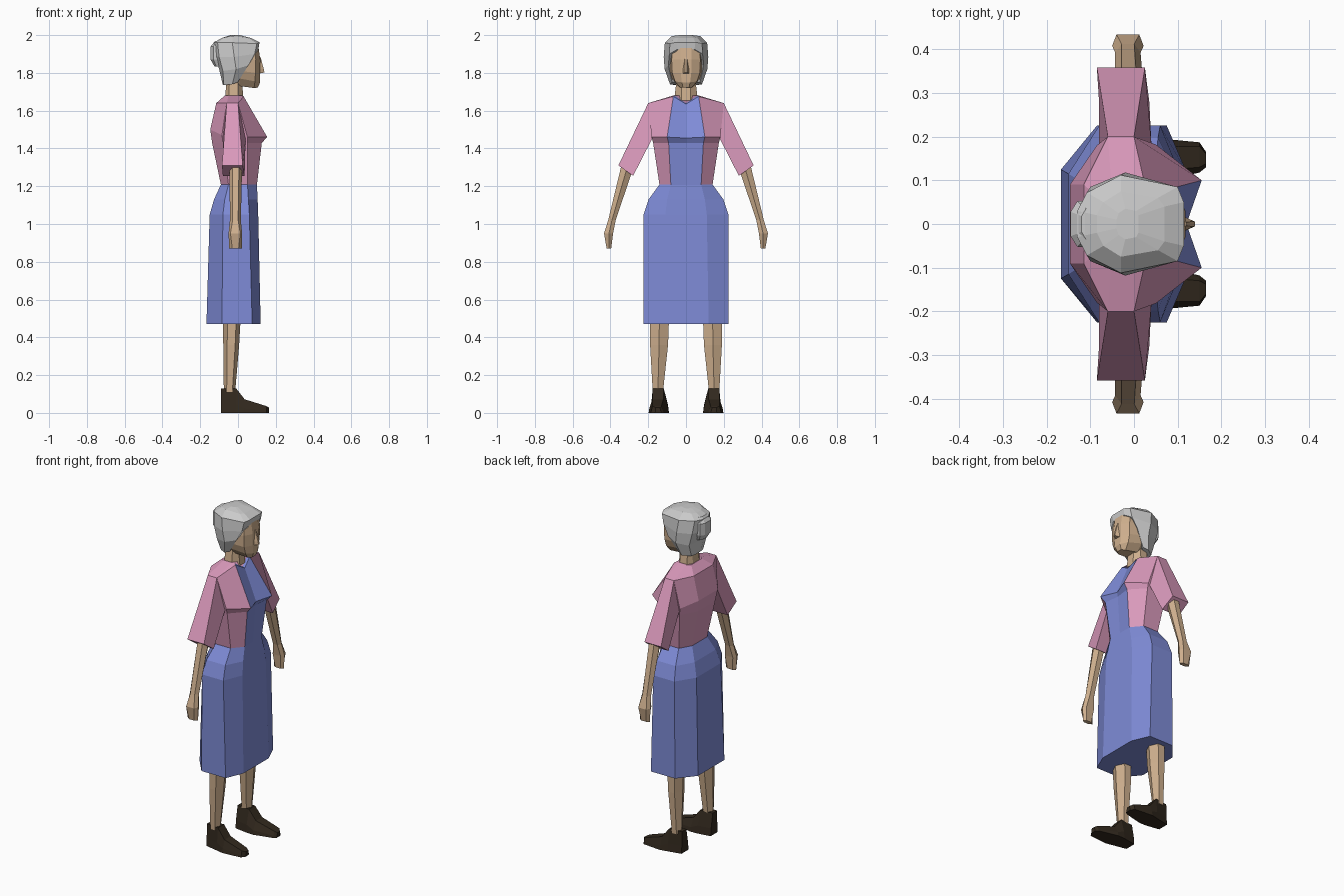
import bpy, bmesh
from mathutils import Vector


def material(name, rgb):
    m = bpy.data.materials.new(name)
    m.diffuse_color = (*rgb, 1)
    return m


PINK = material("pink cloth", (0.70, 0.32, 0.50))
BLUE = material("blue cloth", (0.21, 0.26, 0.68))
SKIN = material("skin", (0.62, 0.43, 0.27))
HAIR = material("grey hair", (0.60, 0.60, 0.60))
SHOE = material("dark leather", (0.032, 0.022, 0.013))


def loft(name, rings, mats, rule=None):
    """Skin a stack of equal closed rings and cap both ends."""
    bm = bmesh.new()
    vs = [[bm.verts.new(p) for p in r] for r in rings]
    n = len(vs[0])
    for a, b in zip(vs, vs[1:]):
        for i in range(n):
            j = (i + 1) % n
            bm.faces.new((a[i], a[j], b[j], b[i]))
    bm.faces.new(vs[0])
    bm.faces.new(vs[-1])
    bmesh.ops.recalc_face_normals(bm, faces=bm.faces)
    if rule:
        for f in bm.faces:
            f.material_index = rule(f.calc_center_median())
    me = bpy.data.meshes.new(name)
    bm.to_mesh(me)
    bm.free()
    for m in mats:
        me.materials.append(m)
    ob = bpy.data.objects.new(name, me)
    bpy.context.collection.objects.link(ob)
    return ob


def sym(half, z=None):
    """Close a half ring (front to back, y >= 0) by mirroring it in y."""
    pts = [Vector(p if len(p) == 3 else (*p, z)) for p in half]
    return pts + [Vector((p.x, -p.y, p.z)) for p in reversed(pts) if p.y > 1e-6]


def side(ring, s):
    return [(x, y * s, z) for x, y, z in ring]


def hexagon(x0, x1, y0, y1, z):
    """Six-sided limb section with points at front and back."""
    ym, a, b = (y0 + y1) / 2, x0 + (x1 - x0) * 0.25, x0 + (x1 - x0) * 0.75
    return [(x1, ym, z), (b, y1, z), (a, y1, z), (x0, ym, z), (a, y0, z), (b, y0, z)]


# Skirt
loft("skirt", [
    sym([(0.12, 0.12), (0.075, 0.225), (-0.085, 0.225), (-0.167, 0.125)], 0.47),
    sym([(0.107, 0.11), (0.06, 0.225), (-0.08, 0.225), (-0.15, 0.115)], 1.05),
    sym([(0.104, 0.10), (0.055, 0.198), (-0.07, 0.198), (-0.127, 0.10)], 1.13),
    sym([(0.10, 0.08), (0.05, 0.14), (-0.05, 0.14), (-0.09, 0.07)], 1.21),
], [BLUE])

# Bodice with the apron panel down the front
loft("bodice", [
    sym([(0.10, 0), (0.10, 0.08), (0.05, 0.14), (-0.05, 0.14), (-0.09, 0.07)], 1.205),
    sym([(0.115, 0), (0.126, 0.092), (0.05, 0.174), (-0.08, 0.174), (-0.137, 0.08)], 1.43),
    sym([(0.12, 0, 1.455), (0.155, 0.10, 1.46), (0.05, 0.182, 1.46),
         (-0.085, 0.18, 1.47), (-0.147, 0.09, 1.50)]),
    sym([(0.045, 0, 1.635), (0.03, 0.067, 1.675), (0.0, 0.20, 1.64),
         (-0.06, 0.20, 1.64), (-0.115, 0.09, 1.64)]),
    sym([(0.03, 0, 1.64), (0.02, 0.06, 1.68), (0.0, 0.068, 1.68),
         (-0.05, 0.068, 1.68), (-0.07, 0.05, 1.68)]),
], [PINK, BLUE], lambda c: int(c.x > 0.02 and abs(c.y) < 0.07))

for s, lr in ((1, "left"), (-1, "right")):
    # Sleeve
    loft(lr + "_sleeve", [side(r, s) for r in (
        [(0.0, 0.19, 1.64), (-0.06, 0.19, 1.64), (-0.08, 0.165, 1.45), (0.04, 0.165, 1.45)],
        [(0.0, 0.20, 1.64), (-0.06, 0.20, 1.64), (-0.08, 0.18, 1.45), (0.04, 0.18, 1.45)],
        [(0.025, 0.358, 1.31), (-0.085, 0.358, 1.31), (-0.08, 0.28, 1.255), (0.035, 0.28, 1.255)],
    )], [PINK])
    # Forearm and hand
    loft(lr + "_arm", [side(r, s) for r in (
        hexagon(-0.045, 0.022, 0.275, 0.342, 1.31),
        hexagon(-0.043, 0.015, 0.372, 0.412, 1.02),
        [(0.022, 0.408, 0.95), (0.012, 0.434, 0.95), (-0.04, 0.434, 0.95),
         (-0.05, 0.408, 0.95), (-0.04, 0.386, 0.95), (0.012, 0.386, 0.95)],
        hexagon(-0.047, 0.02, 0.396, 0.42, 0.87),
    )], [SKIN])
    # Leg
    loft(lr + "_leg", [side(r, s) for r in (
        hexagon(-0.08, 0.014, 0.09, 0.192, 0.50),
        hexagon(-0.078, 0.006, 0.095, 0.19, 0.36),
        hexagon(-0.075, -0.015, 0.122, 0.176, 0.11),
    )], [SKIN])

    # Shoe, as sections from heel to toe
    def section(x, y0, y1, t0, t1, h):
        return [(x, y0, 0), (x, y1, 0), (x, y1 - 0.004, h * 0.35), (x, t1, h),
                (x, t0, h), (x, y0 + 0.004, h * 0.35)]
    loft(lr + "_shoe", [side(r, s) for r in (
        section(-0.09, 0.105, 0.172, 0.125, 0.165, 0.13),
        section(-0.01, 0.092, 0.188, 0.118, 0.176, 0.13),
        section(0.035, 0.09, 0.198, 0.12, 0.178, 0.072),
        section(0.15, 0.118, 0.187, 0.13, 0.178, 0.036),
        section(0.165, 0.13, 0.165, 0.138, 0.16, 0.028),
    )], [SHOE])

# Neck
loft("neck", [
    sym([(0.03, 0.025), (0.0, 0.063), (-0.05, 0.063), (-0.07, 0.03)], 1.655),
    sym([(0.02, 0.025), (0.0, 0.05), (-0.045, 0.05), (-0.06, 0.03)], 1.76),
], [SKIN])

# Head, chin to crown
loft("head", [
    sym([(0.105, 0.016, 1.722), (0.085, 0.03, 1.72), (0.01, 0.04, 1.73), (-0.05, 0.03, 1.74)]),
    sym([(0.117, 0.022, 1.75), (0.09, 0.058, 1.755), (0.01, 0.074, 1.77), (-0.05, 0.05, 1.77)]),
    sym([(0.117, 0.028, 1.80), (0.092, 0.073, 1.80), (0.02, 0.088, 1.81), (-0.06, 0.06, 1.80)]),
    sym([(0.118, 0.03, 1.87), (0.094, 0.076, 1.87), (0.02, 0.09, 1.87), (-0.06, 0.06, 1.87)]),
    sym([(0.108, 0.03, 1.94), (0.088, 0.07, 1.94), (0.02, 0.08, 1.94), (-0.06, 0.06, 1.94)]),
], [SKIN])

# Nose
loft("nose", [
    sym([(0.14, 0.005, 1.802), (0.112, 0.018, 1.797)]),
    sym([(0.136, 0.006, 1.822), (0.112, 0.018, 1.82)]),
    sym([(0.119, 0.004, 1.885), (0.11, 0.008, 1.885)]),
], [SKIN])

# Hair, nape to crown
loft("hair", [
    sym([(-0.02, 0.03, 1.75), (-0.002, 0.074, 1.75), (-0.03, 0.085, 1.74),
         (-0.075, 0.055, 1.735), (-0.08, 0.02, 1.735)]),
    sym([(0.02, 0.04, 1.86), (0.055, 0.094, 1.84), (-0.01, 0.113, 1.82),
         (-0.08, 0.085, 1.81), (-0.10, 0.03, 1.82)]),
    sym([(0.108, 0.045, 1.925), (0.088, 0.088, 1.90), (-0.02, 0.118, 1.885),
         (-0.10, 0.085, 1.885), (-0.125, 0.03, 1.89)]),
    sym([(0.114, 0.05, 1.962), (0.10, 0.085, 1.955), (-0.03, 0.112, 1.96),
         (-0.108, 0.072, 1.96), (-0.13, 0.03, 1.96)]),
    sym([(0.07, 0.04, 1.984), (0.055, 0.06, 1.985), (-0.03, 0.075, 1.995),
         (-0.07, 0.05, 1.988), (-0.085, 0.02, 1.985)]),
    sym([(0.01, 0.02), (0.005, 0.03), (-0.02, 0.035), (-0.035, 0.025), (-0.04, 0.01)], 2.0),
], [HAIR])

# Bun at the back of the head
loft("hair_bun", [
    sym([(-0.08, 0.04), (-0.115, 0.04), (-0.125, 0.02)], 1.835),
    sym([(-0.08, 0.055), (-0.13, 0.052), (-0.145, 0.028)], 1.87),
    sym([(-0.08, 0.055), (-0.13, 0.052), (-0.145, 0.028)], 1.94),
    sym([(-0.08, 0.035), (-0.11, 0.035), (-0.12, 0.018)], 1.97),
], [HAIR])
